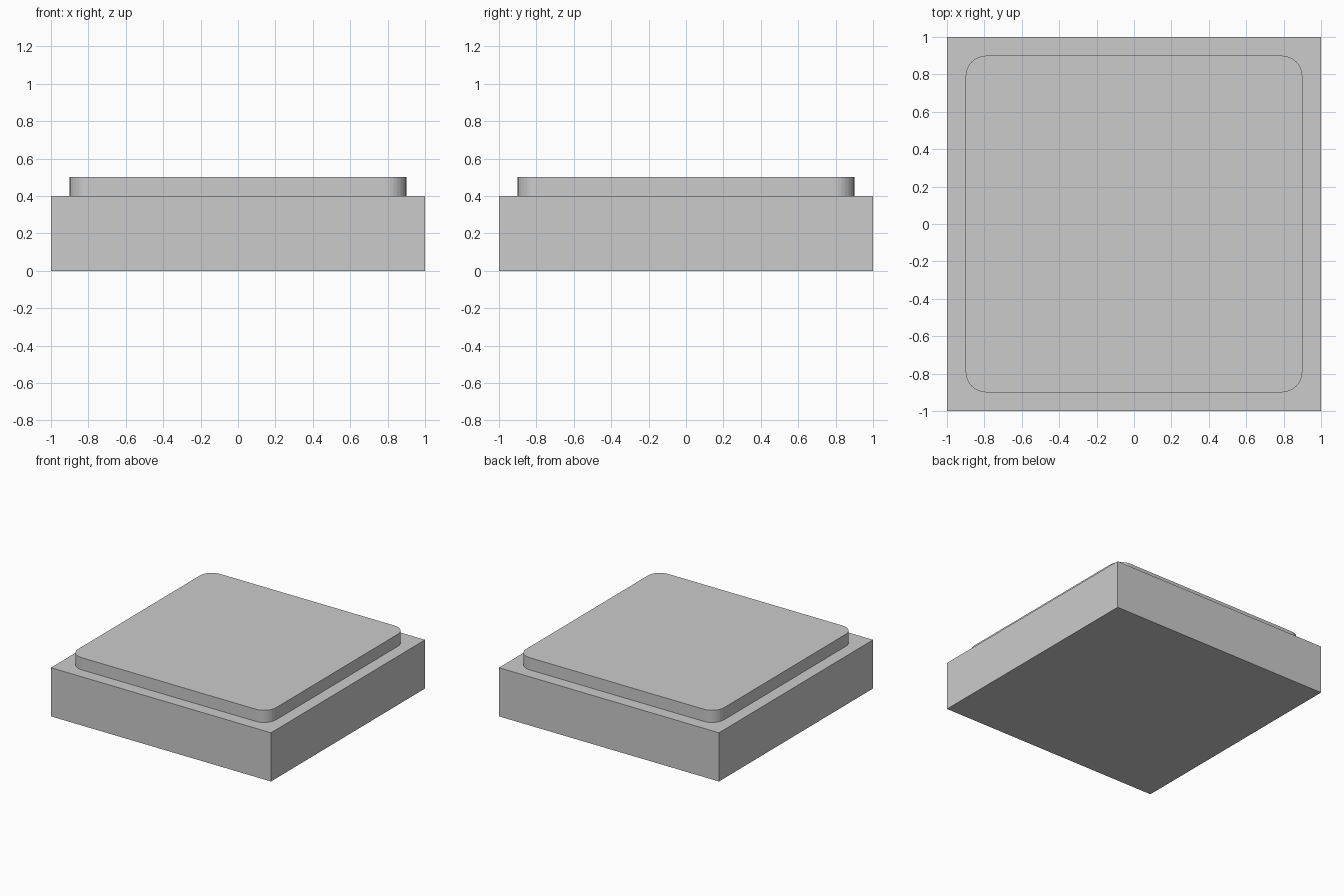
import bpy, bmesh
from math import sin, cos, pi

if "Cube" in bpy.data.objects:
    bpy.data.objects.remove(bpy.data.objects["Cube"])


def prism(name, outline, z0, z1):
    """Extrude a closed counter-clockwise outline from z0 up to z1."""
    bm = bmesh.new()
    base = bm.faces.new([bm.verts.new((x, y, z0)) for x, y in outline])
    top = bmesh.ops.extrude_face_region(bm, geom=[base], use_keep_orig=True)
    verts = [v for v in top["geom"] if isinstance(v, bmesh.types.BMVert)]
    bmesh.ops.translate(bm, verts=verts, vec=(0, 0, z1 - z0))
    bmesh.ops.recalc_face_normals(bm, faces=bm.faces)
    mesh = bpy.data.meshes.new(name)
    bm.to_mesh(mesh)
    bm.free()
    obj = bpy.data.objects.new(name, mesh)
    bpy.context.collection.objects.link(obj)
    return obj


def rounded_square(half, radius, steps):
    """Square outline with arc corners."""
    c = half - radius
    points = []
    for i, (sx, sy) in enumerate([(1, 1), (-1, 1), (-1, -1), (1, -1)]):
        for k in range(steps + 1):
            a = (i + k / steps) * pi / 2
            points.append((sx * c + radius * cos(a), sy * c + radius * sin(a)))
    return points


# Square base block
prism("base_block", [(-1, -1), (1, -1), (1, 1), (-1, 1)], 0, 0.4)

# Raised pad with rounded corners, flat-shaded
prism("raised_pad", rounded_square(0.9, 0.11, 8), 0.4, 0.5)
